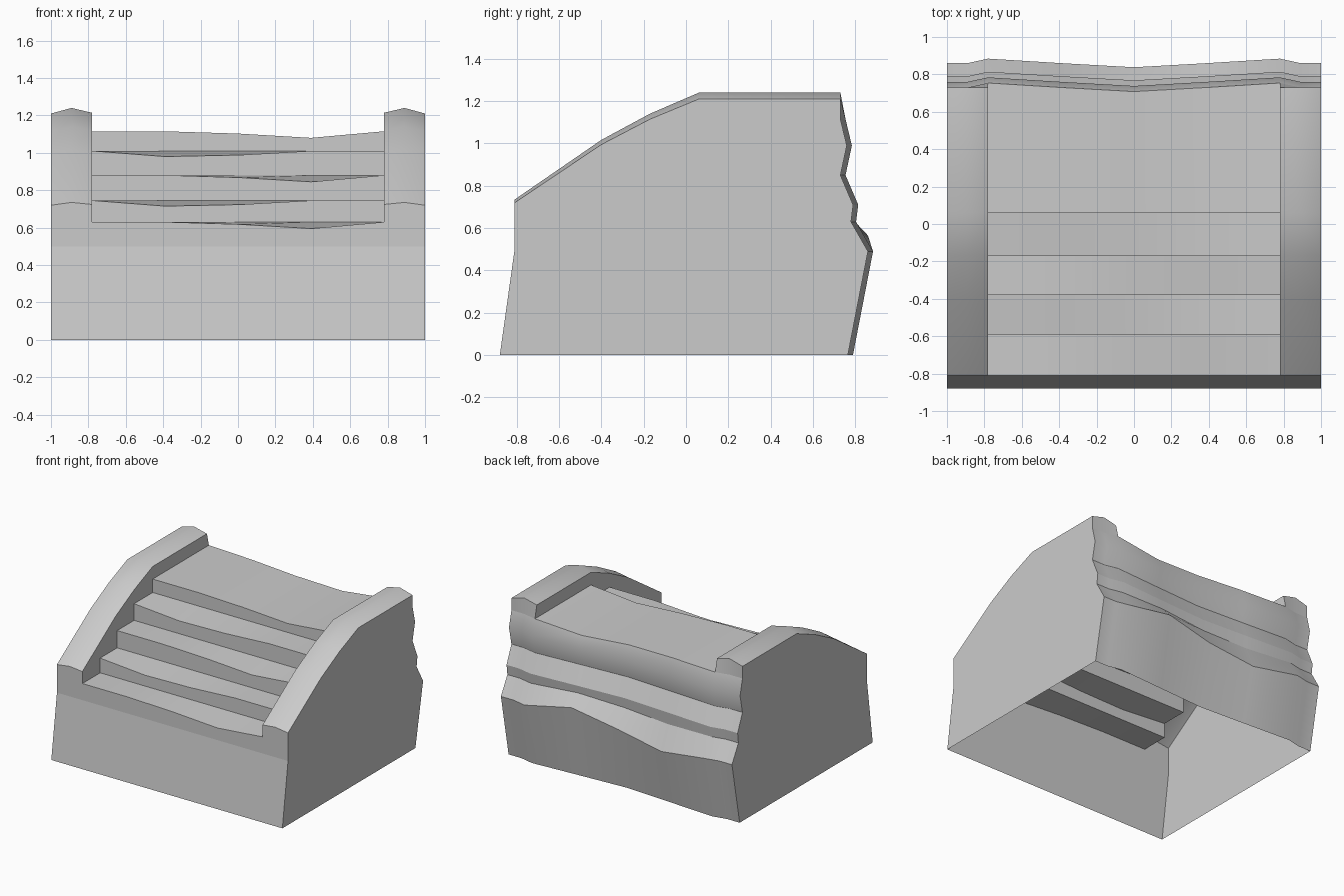
import bpy, bmesh
from mathutils import Vector

if "Cube" in bpy.data.objects:
    bpy.data.objects.remove(bpy.data.objects["Cube"])


def make(name, grids, hint):
    """Mesh from grids of points (rows of equal length), faces turned towards hint."""
    bm = bmesh.new()
    for rows in grids:
        vs = [[bm.verts.new(p) for p in row] for row in rows]
        for a, b in zip(vs, vs[1:]):
            for i in range(len(a) - 1):
                bm.faces.new((a[i], a[i + 1], b[i + 1], b[i]))
    finish(name, bm, hint)


def polygon(name, pts, hint):
    bm = bmesh.new()
    bm.faces.new([bm.verts.new(p) for p in pts])
    finish(name, bm, hint)


def finish(name, bm, hint):
    bm.normal_update()
    total = sum((f.normal * f.calc_area() for f in bm.faces), Vector())
    if total.dot(Vector(hint)) < 0:
        bmesh.ops.reverse_faces(bm, faces=bm.faces[:])
    me = bpy.data.meshes.new(name)
    bm.to_mesh(me)
    bm.free()
    ob = bpy.data.objects.new(name, me)
    bpy.context.collection.objects.link(ob)
    bpy.ops.object.select_all(action='DESELECT')
    ob.select_set(True)
    bpy.context.view_layer.objects.active = ob
    bpy.ops.object.shade_smooth_by_angle(angle=0.5)


# Shared columns and profiles
MID = [-0.78, -0.39, 0, 0.39, 0.78]
COLS = [-1, -0.89] + MID + [0.89, 1]
RAIL = [(-0.81, 0.72), (-0.40, 0.995), (-0.17, 1.115), (0.06, 1.21), (0.73, 1.21)]
BACK = [(0.73, 1.115), (0.76, 0.99), (0.73, 0.85), (0.79, 0.71),
        (0.78, 0.63), (0.86, 0.49), (0.765, 0)]
STEP_Y = [-0.81, -0.59, -0.38, -0.17, 0.06]
STEP_Z = [0.63, 0.745, 0.88, 1.01, 1.115]
WEAR_A = [0, 0, -0.012, -0.035, 0]
WEAR_B = [0, -0.03, -0.022, 0, 0]


def bulge(x):
    return {0.78: 0.024, 0: -0.022}.get(abs(x), 0)


def crown(x, y):
    if abs(x) == 0.89:
        return 0.015 + 0.015 * min(1, (y + 0.81) / 0.87)
    return 0.004 if abs(x) == 0.78 else 0


# Worn steps and landing
rows = []
for i, (y, z) in enumerate(zip(STEP_Y, STEP_Z)):
    wear = WEAR_B if i % 2 else WEAR_A
    rows.append([(x, y, z + w) for x, w in zip(MID, wear)])
    if i < 4:
        rows.append([(x, STEP_Y[i + 1], z) for x in MID])
    else:
        rows.append([(x, 0.73 + bulge(x), z + w) for x, w in zip(MID, wear)])
make("steps", [rows], (0, -1, 1))

# Front wall
front_top = {x: STEP_Z[0] + w for x, w in zip(MID, WEAR_A)}
lower = [[(x, y, z) for x in COLS] for y, z in ((-0.88, 0), (-0.81, 0.5))]
centre = [[(x, -0.81, 0.5) for x in MID], [(x, -0.81, front_top[x]) for x in MID]]
caps = []
for s in (-1, 1):
    xs = [s, s * 0.89, s * 0.78]
    cap = [[(x, -0.81, 0.5) for x in xs], [(x, -0.81, 0.72 + crown(x, -0.81)) for x in xs]]
    caps.append(cap if s < 0 else [r[::-1] for r in cap])
make("front_wall", [lower, centre] + caps, (0, -1, 0))

# Craggy back wall
landing = dict(zip(MID, WEAR_A))
rows = []
for k, (y, z) in enumerate(BACK):
    amp = {4: 0.02, 5: 0.075}.get(k, 0)
    row = []
    for x in COLS:
        dz = landing.get(x, 0) if k == 0 else amp * {0.39: 1, -0.39: -0.8}.get(x, 0)
        row.append((x, y + bulge(x), z + dz))
    rows.append(row)
ends = []
for xs in ([-1, -0.89, -0.78], [0.78, 0.89, 1]):
    ends.append([[(x, 0.73, 1.21 + crown(x, 0.73)) for x in xs],
                 [(x, 0.73 + bulge(x), 1.115) for x in xs]])
make("back_wall", [rows] + ends, (0, 1, 0))

# Side walls, parapet tops and inner parapet faces
for s, side in ((-1, "left"), (1, "right")):
    outline = [(-0.88, 0), (-0.81, 0.5)] + RAIL + BACK
    polygon(side + "_side_wall", [(s, y, z) for y, z in outline], (s, 0, 0))

    top = [[(s * x, y, z + crown(x, y)) for x in (1, 0.89, 0.78)] for y, z in RAIL]
    make(side + "_parapet_top", [top], (0, 0, 1))

    inner = []
    for y, y2, z in zip(STEP_Y, STEP_Y[1:] + [0.73 + bulge(0.78)], STEP_Z):
        inner += [(y, z), (y2, z)]
    inner += [(y, z + 0.004) for y, z in reversed(RAIL)]
    polygon(side + "_parapet_inner", [(s * 0.78, y, z) for y, z in inner], (-s, 0, 0))
